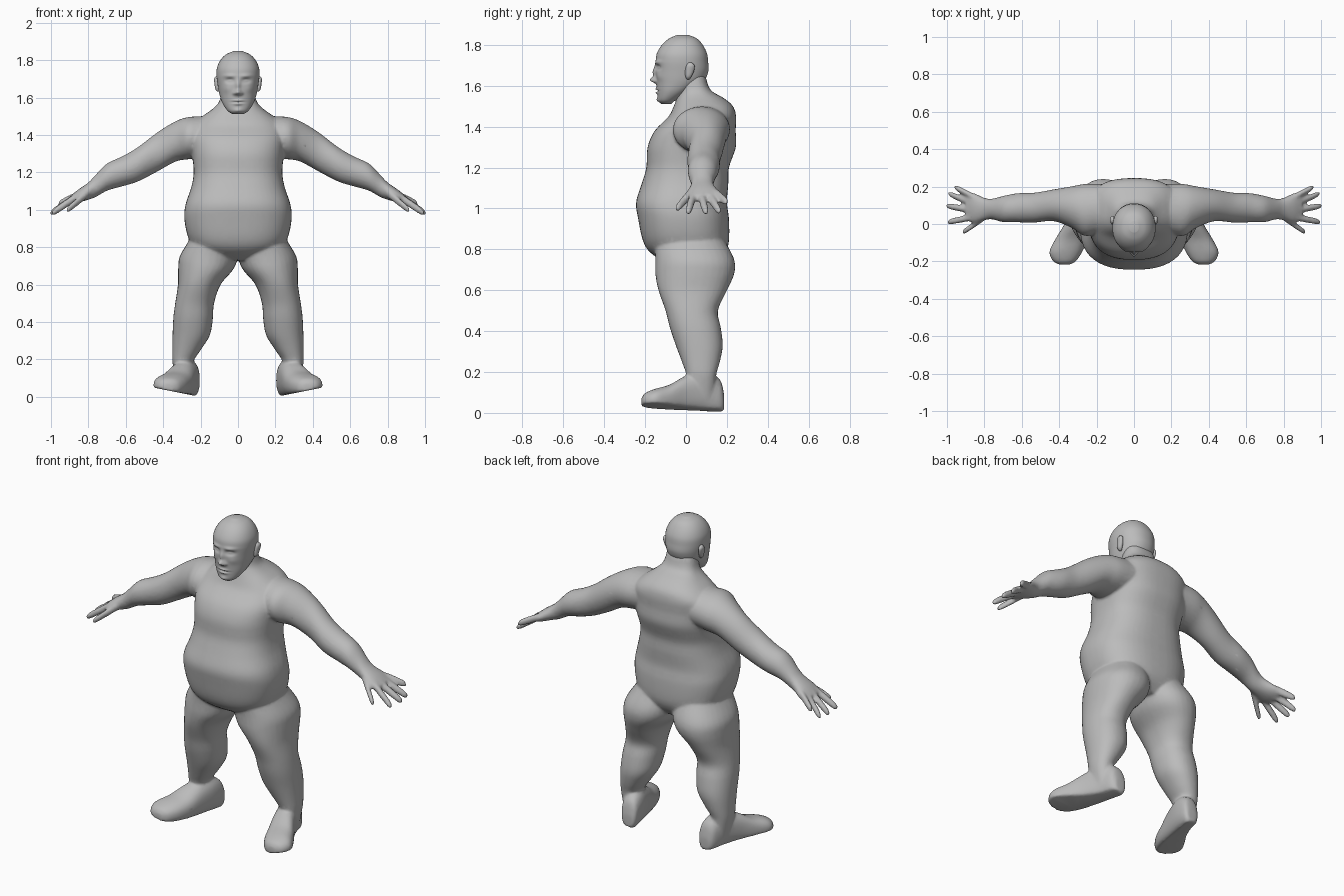
import bpy, bmesh, math
from mathutils import Vector

skin = bpy.data.materials.new("grey skin")
skin.diffuse_color = (0.5, 0.5, 0.5, 1)


def refine(rings, steps):
    """Catmull-Rom interpolation between the given rings."""
    r = [rings[0]] + rings + [rings[-1]]
    out = []
    for i in range(1, len(r) - 2):
        for s in range(steps):
            t = s / steps
            out.append([0.5 * (2 * b + (c - a) * t + (2 * a - 5 * b + 4 * c - d) * t * t
                               + (3 * b - a - 3 * c + d) * t ** 3)
                        for a, b, c, d in zip(*r[i - 1:i + 3])])
    return out + [list(rings[-1])]


def loft(bm, rings, axis, side=1, n=32, power=2.0, steps=4, shape=None):
    """Skin rings (x, y, z, radius_a, radius_b) lying square to the axis."""
    loops = []
    for x, y, z, ra, rb in refine(rings, steps):
        loop = []
        for k in range(n):
            a = math.tau * k / n
            c, s = math.cos(a), math.sin(a)
            u = ra * math.copysign(abs(c) ** (2 / power), c)
            v = rb * math.copysign(abs(s) ** (2 / power), s)
            p = Vector((x, y, z)) + Vector({'x': (0, u, v), 'y': (u, 0, v), 'z': (u, v, 0)}[axis])
            if shape:
                p = shape(p)
            loop.append(bm.verts.new((p.x * side, p.y, p.z)))
        loops.append(loop)
    for lo, hi in zip(loops, loops[1:]):
        for k in range(n):
            bm.faces.new((lo[k], lo[(k + 1) % n], hi[(k + 1) % n], hi[k]))
    bm.faces.new(loops[0])
    bm.faces.new(loops[-1])


def finish(bm, name):
    bmesh.ops.recalc_face_normals(bm, faces=bm.faces[:])
    for f in bm.faces:
        f.smooth = True
    me = bpy.data.meshes.new(name)
    bm.to_mesh(me)
    bm.free()
    me.materials.append(skin)
    ob = bpy.data.objects.new(name, me)
    bpy.context.collection.objects.link(ob)
    return ob


def sole(p):
    """Flatten the underside of the foot on a slightly rolled plane."""
    p.z = max(p.z, 0.004 + 0.2 * max(0, p.x - 0.225))
    return p


body = bmesh.new()

# torso and neck
loft(body, [(0, .03, .73, .10, .12), (0, .01, .78, .21, .18), (0, 0, .84, .262, .21),
            (0, -.012, .95, .287, .222), (0, -.022, 1.03, .28, .222), (0, -.005, 1.12, .25, .212),
            (0, .008, 1.2, .237, .202), (0, .028, 1.3, .245, .216), (0, .045, 1.38, .25, .198),
            (0, .08, 1.45, .24, .165), (0, .085, 1.5, .19, .145), (0, .07, 1.54, .135, .115),
            (0, .045, 1.58, .1, .075), (0, .03, 1.65, .085, .065)], 'z', n=48, power=2.5)

arm = [(.10, .1, 1.40, .11, .10), (.25, .075, 1.385, .14, .113), (.33, .09, 1.367, .112, .108),
       (.43, .1, 1.31, .085, .105), (.535, .087, 1.243, .08, .092), (.62, .087, 1.205, .078, .08),
       (.70, .08, 1.175, .07, .073), (.76, .08, 1.128, .055, .06), (.80, .08, 1.1, .06, .046),
       (.86, .087, 1.07, .08, .034), (.90, .092, 1.05, .065, .02)]
leg = [(.28, .08, .07, .05, .06), (.295, .075, .18, .055, .072), (.275, .073, .25, .076, .093),
       (.25, .065, .33, .1, .115), (.24, .045, .42, .106, .125), (.232, .028, .5, .104, .128),
       (.207, .033, .6, .114, .168), (.173, .043, .68, .147, .193), (.156, .043, .75, .156, .193),
       (.13, .02, .84, .13, .17), (.1, 0, .95, .1, .12)]
foot = [(.25, .187, .05, .03, .035), (.255, .165, .08, .05, .085), (.27, .09, .1, .062, .1),
        (.30, 0, .09, .072, .092), (.335, -.08, .068, .085, .07), (.365, -.15, .06, .088, .058),
        (.372, -.2, .055, .06, .042), (.372, -.218, .052, .025, .02)]
# fingers: base and tip positions, thumb first
fingers = [((.80, .035, 1.09), (.918, -.047, .995)), ((.87, .035, 1.065), (.997, .01, .98)),
           ((.88, .075, 1.06), (1.004, .098, .98)), ((.88, .115, 1.06), (.992, .163, .985)),
           ((.86, .145, 1.075), (.96, .198, 1.03))]

for side in (-1, 1):
    loft(body, arm, 'x', side)
    loft(body, leg, 'z', side, power=2.2)
    loft(body, foot, 'y', side, power=2.4, shape=sole)
    for base, tip in fingers:
        a, b = Vector(base), Vector(tip)
        loft(body, [(*a.lerp(b, t), .018 * w, .023 * w)
                    for t, w in ((0, 1), (.5, 1), (.88, .85), (1, .45))], 'x', side, n=12)

# fuse the overlapping parts into one skin
body = finish(body, "body")
m = body.modifiers.new("fuse", 'REMESH')
m.mode, m.voxel_size, m.use_smooth_shade = 'VOXEL', 0.008, True
m = body.modifiers.new("soften", 'SMOOTH')
m.factor, m.iterations = 0.5, 6
m = body.modifiers.new("reduce", 'DECIMATE')
m.ratio = 0.25

# face relief: x, z, spread x, spread z, height (mirrored where x > 0)
relief = [(0, 1.628, .016, .014, .028), (0, 1.665, .011, .03, .014), (.018, 1.622, .009, .008, .010),
          (.045, 1.716, .03, .010, .007), (.043, 1.69, .022, .012, -.016), (.043, 1.689, .014, .006, .009),
          (0, 1.585, .026, .005, .009), (0, 1.566, .021, .006, .009), (0, 1.575, .03, .0035, -.007),
          (0, 1.53, .022, .012, .008), (.06, 1.645, .022, .02, .004)]


def sculpt(p):
    if p.y < -.05:
        for x, z, sx, sz, h in relief:
            d = ((abs(p.x) - x) / sx) ** 2 + ((p.z - z) / sz) ** 2
            p.y -= h * math.exp(-d)
    return p


# head
head = bmesh.new()
loft(head, [(0, -.095, 1.512, .03, .025), (0, -.09, 1.53, .056, .045), (0, -.06, 1.57, .083, .08),
            (0, -.03, 1.62, .1, .115), (0, -.02, 1.67, .109, .129), (0, -.02, 1.72, .115, .128),
            (0, -.02, 1.76, .112, .122), (0, -.018, 1.80, .094, .1), (0, -.015, 1.83, .065, .07),
            (0, -.015, 1.848, .025, .03)], 'z', n=96, power=2.15, steps=10, shape=sculpt)
finish(head, "head")

# ears
for side, name in ((-1, "left_ear"), (1, "right_ear")):
    ear = bmesh.new()
    loft(ear, [(.104, .01, 1.632, .006, .006), (.109, .012, 1.645, .012, .015),
               (.113, .018, 1.675, .013, .022), (.116, .022, 1.70, .012, .02),
               (.114, .02, 1.713, .005, .008)], 'z', side, n=16)
    finish(ear, name)
